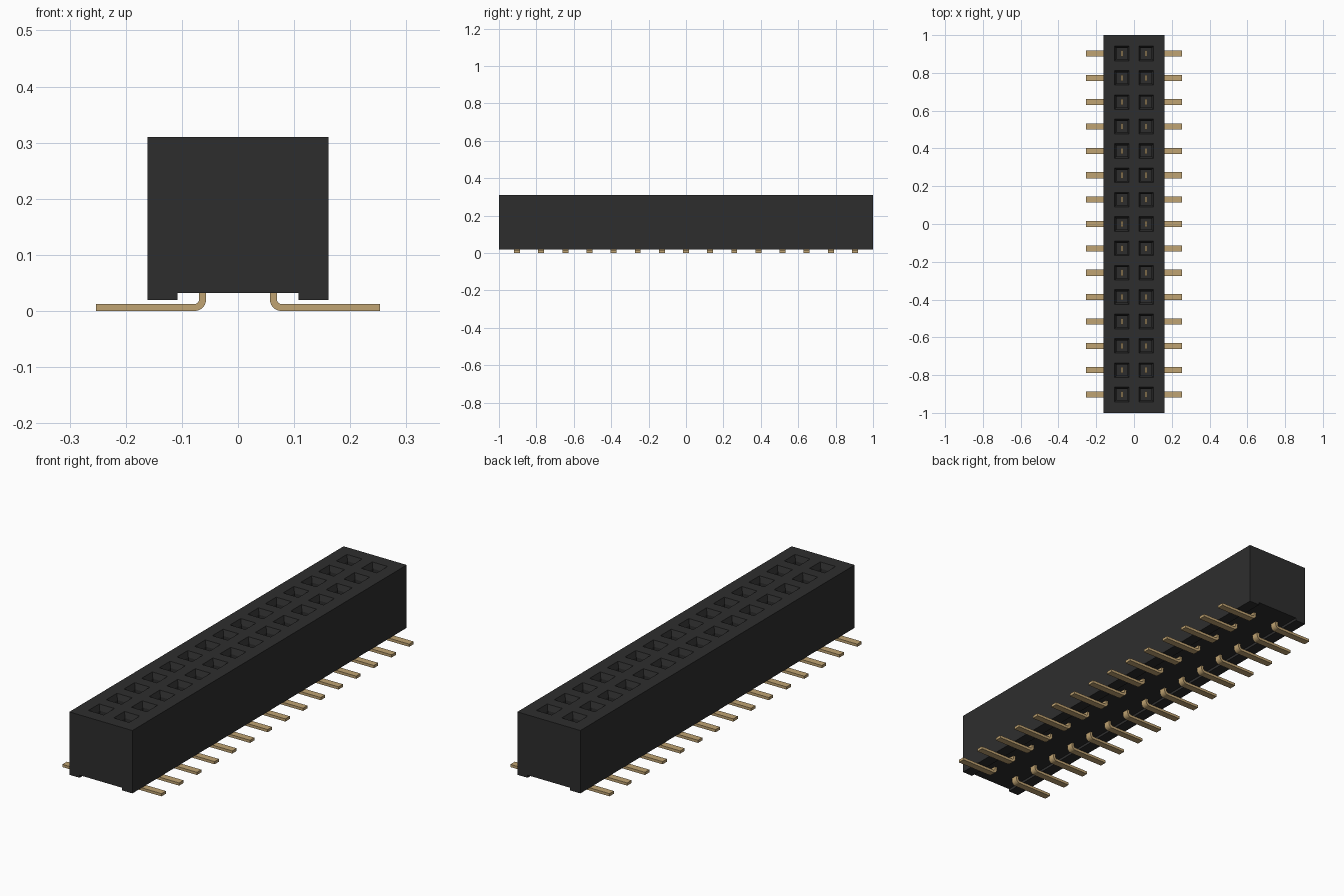
import bpy, bmesh, math
from mathutils import Vector

cube = bpy.data.objects.get("Cube")
if cube:
    bpy.data.objects.remove(cube, do_unlink=True)

COUNT, PITCH = 15, 0.129
COL_X = PITCH / 2
HOLE = 0.078
TOP = 0.31
ROWS = [(i - (COUNT - 1) / 2) * PITCH for i in range(COUNT)]


def material(name, rgb, rough):
    mat = bpy.data.materials.new(name)
    mat.use_nodes = True
    color = (*rgb, 1)
    mat.diffuse_color = color
    bsdf = mat.node_tree.nodes["Principled BSDF"]
    bsdf.inputs["Base Color"].default_value = color
    bsdf.inputs["Roughness"].default_value = rough
    return mat


def extrude_profile(bm, points, y0, y1):
    """Extrude a closed x-z outline along y."""
    face = bm.faces.new([bm.verts.new((x, y0, z)) for x, z in points])
    out = bmesh.ops.extrude_face_region(bm, geom=[face])["geom"]
    verts = [g for g in out if isinstance(g, bmesh.types.BMVert)]
    bmesh.ops.translate(bm, verts=verts, vec=(0, y1 - y0, 0))


def finish(bm, name, mat):
    bmesh.ops.recalc_face_normals(bm, faces=bm.faces)
    mesh = bpy.data.meshes.new(name)
    bm.to_mesh(mesh)
    bm.free()
    mesh.materials.append(mat)
    obj = bpy.data.objects.new(name, mesh)
    bpy.context.collection.objects.link(obj)
    return obj


black = material("black plastic", (0.027, 0.027, 0.027), 0.6)
gold = material("gold metal", (0.53, 0.37, 0.17), 0.5)

# Housing: block with a shallow channel along its underside
bm = bmesh.new()
half = [(0.161, TOP), (0.161, 0.02), (0.108, 0.02), (0.108, 0.032)]
extrude_profile(bm, half + [(-x, z) for x, z in reversed(half)], -1, 1)
bmesh.ops.recalc_face_normals(bm, faces=bm.faces)

# Sockets: slice the top into a grid, then sink a funnel and shaft in each cell
cuts = [(Vector((c + s * HOLE / 2, 0, 0)), Vector((1, 0, 0)))
        for c in (-COL_X, COL_X) for s in (-1, 1)]
cuts += [(Vector((0, y + s * HOLE / 2, 0)), Vector((0, 1, 0)))
         for y in ROWS for s in (-1, 1)]
for point, normal in cuts:
    top = [f for f in bm.faces if f.normal.z > 0.9]
    edges = {e for f in top for e in f.edges}
    verts = {v for f in top for v in f.verts}
    bmesh.ops.bisect_plane(bm, geom=[*verts, *edges, *top],
                           plane_co=point, plane_no=normal)
    bm.normal_update()


def is_socket(face):
    c = face.calc_center_median()
    return (face.normal.z > 0.9 and abs(abs(c.x) - COL_X) < 0.01
            and any(abs(c.y - y) < 0.01 for y in ROWS))


sockets = [f for f in bm.faces if is_socket(f)]
for inset, depth in ((0.014, -0.025), (0.0, -0.18)):
    bmesh.ops.inset_individual(bm, faces=sockets, thickness=inset, depth=depth)
    bm.normal_update()
finish(bm, "housing", black)

# Pins: flat strips rising inside each socket and bent outward under the housing
PIN_TOP, BEND_X, BEND_Z = 0.2, 0.077, 0.02
END_X, THICK, WIDTH = 0.253, 0.0125, 0.032


def arc(radius, start, stop, steps=6):
    angles = [start + (stop - start) * i / steps for i in range(steps + 1)]
    return [(BEND_X + radius * math.cos(a), BEND_Z + radius * math.sin(a))
            for a in angles]


inner = BEND_X - BEND_Z
outline = [(END_X, THICK), (END_X, 0)]
outline += arc(BEND_Z, 1.5 * math.pi, math.pi)
outline += [(inner, PIN_TOP), (inner + THICK, PIN_TOP)]
outline += arc(BEND_Z - THICK, math.pi, 1.5 * math.pi)

for side, name in ((1, "left_pins"), (-1, "right_pins")):
    bm = bmesh.new()
    for y in ROWS:
        extrude_profile(bm, [(side * x, z) for x, z in outline],
                        y - WIDTH / 2, y + WIDTH / 2)
    finish(bm, name, gold)
